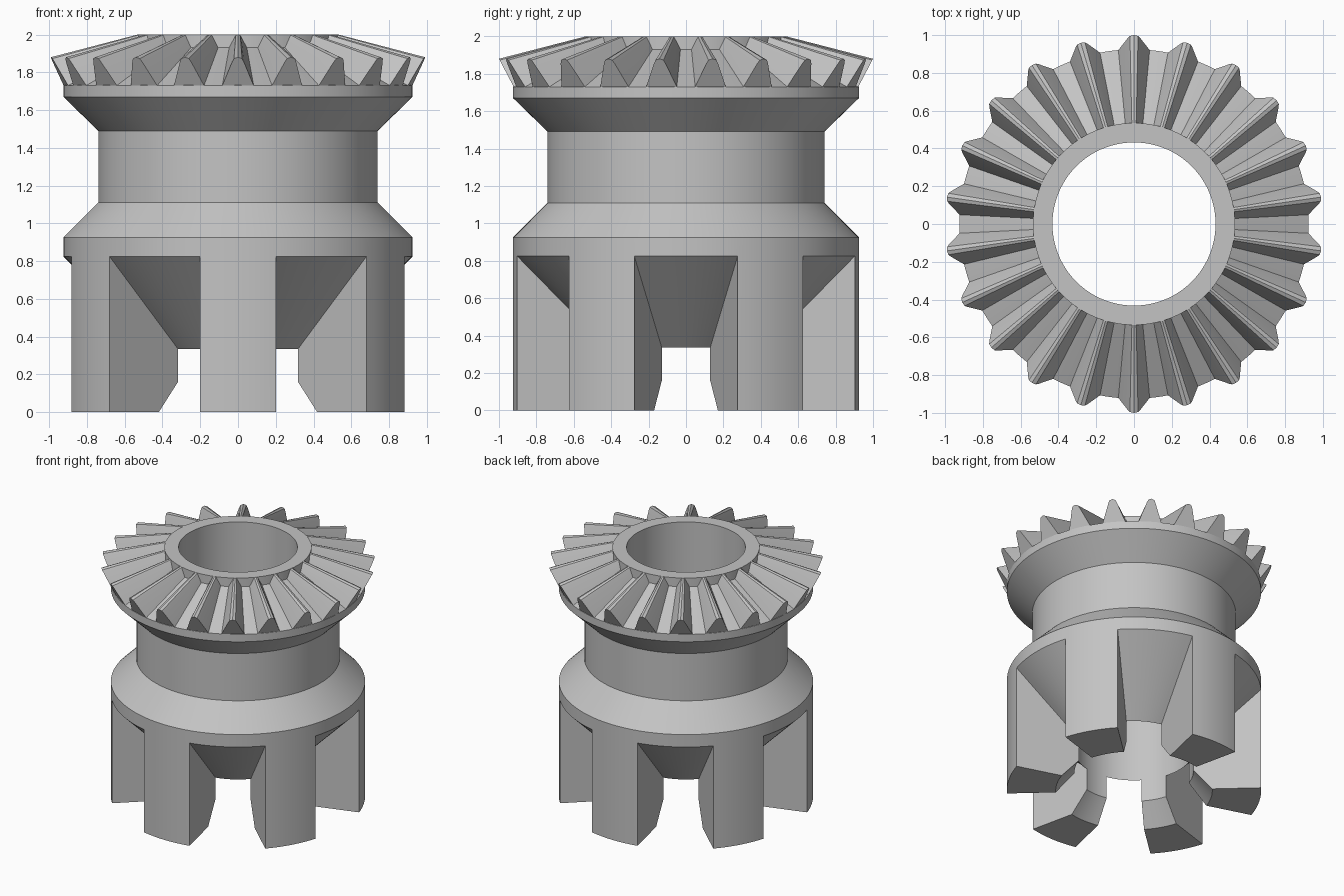
import bpy
import bmesh
from math import sin, cos, pi, radians

if "Cube" in bpy.data.objects:
    bpy.data.objects.remove(bpy.data.objects["Cube"], do_unlink=True)

grey = bpy.data.materials.new("plain grey")
grey.use_nodes = True
colour = (0.55, 0.55, 0.55, 1)
grey.diffuse_color = colour
grey.node_tree.nodes["Principled BSDF"].inputs["Base Color"].default_value = colour

OUTER, BORE, HUB = 0.925, 0.432, 0.535
RIM_Z, ROOT_Z, TOP_Z = 1.73, 1.93, 2.0
TEETH = 22


def polar(angle, r, z):
    return (r * cos(angle), r * sin(angle), z)


def finish(bm, name):
    bmesh.ops.remove_doubles(bm, verts=bm.verts, dist=0.0001)
    bmesh.ops.recalc_face_normals(bm, faces=bm.faces)
    mesh = bpy.data.meshes.new(name)
    bm.to_mesh(mesh)
    bm.free()
    mesh.materials.append(grey)
    obj = bpy.data.objects.new(name, mesh)
    bpy.context.collection.objects.link(obj)
    bpy.ops.object.select_all(action="DESELECT")
    obj.select_set(True)
    bpy.context.view_layer.objects.active = obj
    bpy.ops.object.shade_smooth_by_angle(angle=radians(25))
    return obj


def sweep(bm, profile, angles):
    """Revolve an open profile through the given angles."""
    rings = [[bm.verts.new(polar(a, r, z)) for r, z in profile] for a in angles]
    for ring, nxt in zip(rings, rings[1:]):
        for i in range(len(profile) - 1):
            bm.faces.new((ring[i], ring[i + 1], nxt[i + 1], nxt[i]))
    return rings


# Hollow spool body with six legs left between conical slots
slot_in, slot_out = (BORE, 0.335), (OUTER, 0.825)
body_profile = [slot_out, (OUTER, 0.925), (0.74, 1.11), (0.74, 1.49),
                (OUTER, 1.67), (OUTER, RIM_Z), (HUB, ROOT_Z), (HUB, TOP_Z),
                (BORE, TOP_Z), slot_in]
leg_profile = [slot_in, (BORE, 0.16), (0.57, 0), (OUTER, 0), slot_out]
half_leg = radians(12.6)
half_slot = pi / 6 - half_leg

bm = bmesh.new()
for k in range(6):
    mid = -pi / 2 + k * pi / 3
    leg_angles = [mid + half_leg * (i / 4 - 1) for i in range(9)]
    slot_mid = mid + pi / 6
    slot_angles = [slot_mid + half_slot * (i / 6 - 1) for i in range(13)]
    sweep(bm, body_profile, leg_angles)
    sweep(bm, body_profile + [slot_out], slot_angles)
    rings = sweep(bm, leg_profile, leg_angles)
    for end in (rings[0], rings[-1]):
        bm.faces.new(end)
finish(bm, "spool_body")

# Bevel gear teeth: tapered wedges with rounded crests
half_section = [(0.09, -0.1), (0.083, 0), (0.03, 0.82), (0.02, 0.95)]
section = half_section + [(0, 1)] + [(-w, h) for w, h in reversed(half_section)]


def tooth_end(bm, mid, root, tip, pitch_r):
    verts = []
    for w, h in section:
        r = root[0] + (tip[0] - root[0]) * h
        z = root[1] + (tip[1] - root[1]) * h
        verts.append(bm.verts.new(polar(mid + w / pitch_r, r, z)))
    return verts


bm = bmesh.new()
for k in range(TEETH):
    mid = pi / 2 + k * 2 * pi / TEETH
    outer = tooth_end(bm, mid, (OUTER, RIM_Z), (1.0, 1.88), OUTER)
    inner = tooth_end(bm, mid, (HUB - 0.005, ROOT_Z), (HUB, TOP_Z), OUTER)
    count = len(section)
    for i in range(count):
        j = (i + 1) % count
        bm.faces.new((outer[i], outer[j], inner[j], inner[i]))
    bm.faces.new(outer)
    bm.faces.new(inner)
finish(bm, "gear_teeth")
